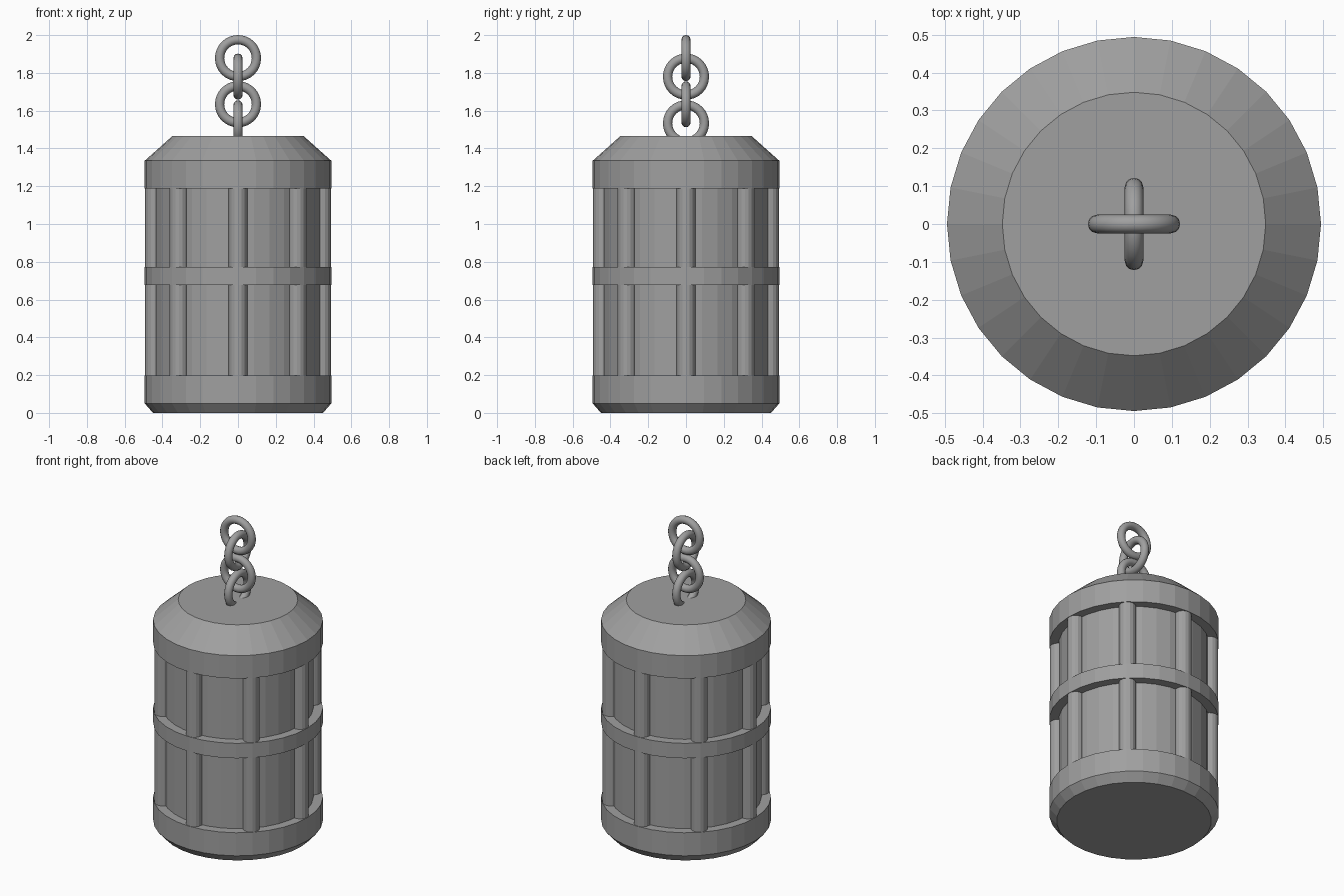
import bpy, bmesh, math

if "Cube" in bpy.data.objects:
    bpy.data.objects.remove(bpy.data.objects["Cube"])

SIDES = 32

# Dark iron colour shared by every part
iron = bpy.data.materials.new("dark_iron")
iron.diffuse_color = (0.35, 0.35, 0.35, 1)
iron.use_nodes = True
iron.node_tree.nodes["Principled BSDF"].inputs["Base Color"].default_value = iron.diffuse_color


def lathe(name, profile, sides=SIDES, closed=False):
    """Spin (radius, z) points around z; open profiles get end caps."""
    bm = bmesh.new()
    rings = []
    for r, z in profile:
        rings.append([bm.verts.new((r * math.cos(2 * math.pi * i / sides),
                                    r * math.sin(2 * math.pi * i / sides), z))
                      for i in range(sides)])
    pairs = list(zip(rings, rings[1:]))
    if closed:
        pairs.append((rings[-1], rings[0]))
    else:
        bm.faces.new(rings[0])
        bm.faces.new(rings[-1])
    for a, b in pairs:
        for i in range(sides):
            j = (i + 1) % sides
            bm.faces.new((a[i], a[j], b[j], b[i]))
    bmesh.ops.recalc_face_normals(bm, faces=bm.faces)
    mesh = bpy.data.meshes.new(name)
    bm.to_mesh(mesh)
    bm.free()
    mesh.materials.append(iron)
    obj = bpy.data.objects.new(name, mesh)
    bpy.context.collection.objects.link(obj)
    return obj


# Base, cap, inner drum and middle hoop
lathe("base", [(0.45, 0), (0.494, 0.05), (0.494, 0.198)])
lathe("cap", [(0.494, 1.188), (0.494, 1.335), (0.348, 1.465)])
lathe("inner_drum", [(0.438, 0.19), (0.438, 1.2)])
lathe("middle_hoop", [(0.43, 0.676), (0.494, 0.676), (0.494, 0.772), (0.43, 0.772)],
      closed=True)

# Eight upright bars around the drum
for i in range(8):
    a = i * math.pi / 4
    bar = lathe(f"bar_{i + 1}", [(0.049, 0.19), (0.049, 1.2)], sides=16)
    bar.location = (0.443 * math.cos(a), 0.443 * math.sin(a), 0)

# Chain links, alternating quarter turns; the lowest sinks into the cap
for i, z in enumerate((1.878, 1.78, 1.634, 1.533)):
    bpy.ops.mesh.primitive_torus_add(
        major_radius=0.0975, minor_radius=0.0245,
        major_segments=32, minor_segments=12,
        location=(0, 0, z),
        rotation=(math.pi / 2, 0, math.pi / 2 * (i % 2)))
    link = bpy.context.object
    link.name = f"chain_link_{i + 1}"
    link.data.materials.append(iron)
    bpy.ops.object.shade_smooth_by_angle(angle=math.radians(35))
